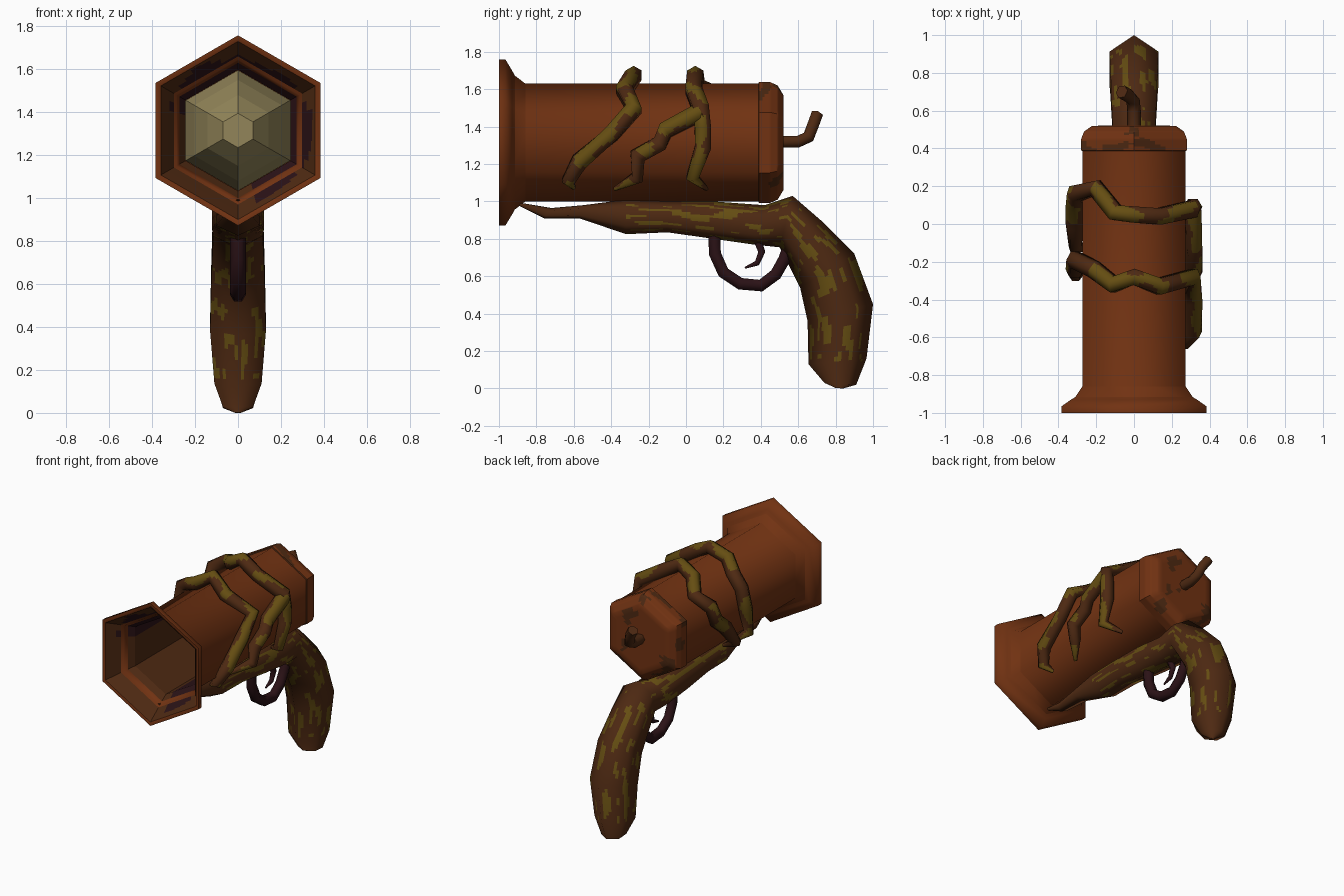
import bpy, bmesh, math
from mathutils import Vector, noise

cube = bpy.data.objects.get("Cube")
if cube:
    bpy.data.objects.remove(cube, do_unlink=True)

AXIS_Z = 1.315  # height of the barrel axis


def material(name, r, g, b):
    m = bpy.data.materials.new(name)
    m.use_nodes = True
    m.diffuse_color = (r, g, b, 1)
    node = m.node_tree.nodes["Principled BSDF"]
    node.inputs["Base Color"].default_value = (r, g, b, 1)
    node.inputs["Roughness"].default_value = 0.8
    return m


rust = material("rust", 0.165, 0.032, 0.006)
bark = material("bark", 0.075, 0.022, 0.006)
moss = material("moss", 0.13, 0.075, 0.006)
plum = material("dark plum", 0.024, 0.006, 0.008)
pale = material("pale stone", 0.29, 0.235, 0.10)


def loft(name, rings, mats, rule=None, su=1, sv=1, caps=True, flip=False, angle=None, rounded=False):
    """Skin hexagonal rings; su and sv split each span and side; rule(u, v, p) picks a material."""
    fine = []
    for i in range((len(rings) - 1) * su + 1):
        k = min(i // su, len(rings) - 2)
        t = i / su - k
        ring = [a.lerp(b, t) for a, b in zip(rings[k], rings[k + 1])]
        n = len(ring)
        fine.append([ring[j].lerp(ring[(j + 1) % n], s / sv) for j in range(n) for s in range(sv)])
    bm = bmesh.new()
    vs = [[bm.verts.new(p) for p in ring] for ring in fine]
    n = len(vs[0])
    for i in range(len(vs) - 1):
        for j in range(n):
            k = (j + 1) % n
            f = bm.faces.new((vs[i][j], vs[i][k], vs[i + 1][k], vs[i + 1][j]))
            if rule:
                f.material_index = rule((i + 0.5) / su, (j + 0.5) / n * math.tau, f.calc_center_median())
    if caps:
        bm.faces.new(vs[0])
        bm.faces.new(vs[-1])
    bmesh.ops.recalc_face_normals(bm, faces=bm.faces[:])
    if flip:
        bmesh.ops.reverse_faces(bm, faces=bm.faces[:])
    me = bpy.data.meshes.new(name)
    bm.to_mesh(me)
    bm.free()
    for m in mats:
        me.materials.append(m)
    ob = bpy.data.objects.new(name, me)
    bpy.context.collection.objects.link(ob)
    if rounded:
        # soft shading across the flat sides
        me.shade_smooth()
        normals = []
        for ring in fine:
            mid = sum(ring, Vector()) / n
            normals += [(p - mid).normalized() for p in ring]
        me.normals_split_custom_set_from_vertices(normals)
    elif angle:
        bpy.ops.object.select_all(action="DESELECT")
        ob.select_set(True)
        bpy.context.view_layer.objects.active = ob
        bpy.ops.object.shade_smooth_by_angle(angle=math.radians(angle))
    return ob


def hexes(profile):
    """Hexagons around the barrel axis from (y, radius) pairs."""
    return [[Vector((r * math.sin(k * math.pi / 3), y, AXIS_Z + r * math.cos(k * math.pi / 3)))
             for k in range(6)] for y, r in profile]


def tube_rings(path, radii, refs):
    rings = []
    for i, p in enumerate(path):
        t = (path[min(i + 1, len(path) - 1)] - path[max(i - 1, 0)]).normalized()
        side = t.cross(refs[i]).normalized()
        out = side.cross(t)
        rings.append([p + radii[i] * (out * math.cos(k * math.pi / 3) + side * math.sin(k * math.pi / 3))
                      for k in range(6)])
    return rings


def streak(u, v, along, around, seed):
    return noise.noise(Vector((u * along + seed, around * math.cos(v), around * math.sin(v))))


# Barrel with flared muzzle and hollow bore
loft("barrel", hexes([(0.2, 0.285), (-0.82, 0.285), (-0.95, 0.385), (-1, 0.42), (-1, 0.443),
                      (-0.965, 0.443), (-0.93, 0.385), (-0.9, 0.33), (-0.87, 0.315), (0.39, 0.315)]),
     [rust], angle=62)


# Stained lining of the muzzle
def lining_rule(u, v, p):
    x, z = p.x, p.z - AXIS_Z
    r = math.hypot(x, z)
    wobble = noise.noise(p * 6) * 0.04
    lower_left = -x * 0.75 - z * 0.65 > 0.5 * r
    return 1 if r < 0.34 + wobble and not lower_left else 0


loft("muzzle_lining", hexes([(-1.001, 0.415), (-0.955, 0.38), (-0.825, 0.282), (-0.1, 0.282)]),
     [bark, plum], lining_rule, su=8, sv=8, caps=False, flip=True)

# Faceted projectile deep in the bore
loft("projectile", hexes([(-0.38, 0.08), (-0.28, 0.165), (-0.15, 0.235), (0, 0.281), (0.15, 0.281)]), [pale])

# Rear cap with worn patches
loft("rear_cap", hexes([(0.385, 0.31), (0.39, 0.323), (0.45, 0.323), (0.49, 0.305), (0.52, 0.255), (0.521, 0.01)]),
     [rust, bark], lambda u, v, p: int(noise.noise(p * 9 + Vector((3, 1, 7))) > 0.34 or u < 1),
     su=6, sv=10, angle=40)

# Mossy grip and fore-end: top (y, z), bottom (y, z), half width
stations = [
    ((-0.9, 0.995), (-0.9, 0.98), 0.01), ((-0.72, 0.965), (-0.76, 0.91), 0.04),
    ((-0.55, 0.98), (-0.57, 0.91), 0.06), ((-0.32, 1.01), (-0.32, 0.825), 0.1),
    ((-0.1, 1.0), (-0.1, 0.835), 0.11), ((0.15, 1.0), (0.15, 0.8), 0.12),
    ((0.42, 0.98), (0.36, 0.77), 0.115), ((0.57, 1.03), (0.5, 0.755), 0.115),
    ((0.72, 0.9), (0.55, 0.66), 0.12), ((0.9, 0.72), (0.61, 0.54), 0.125),
    ((1.0, 0.45), (0.65, 0.36), 0.13), ((0.965, 0.16), (0.655, 0.13), 0.11),
    ((0.91, 0.02), (0.74, 0.03), 0.07), ((0.84, 0.0), (0.8, 0.003), 0.015)]
grip_rings = []
for top, bottom, w in stations:
    a, b = Vector((0, *top)), Vector((0, *bottom))
    x = Vector((w, 0, 0))
    hi, lo = a.lerp(b, 0.25), a.lerp(b, 0.75)
    grip_rings.append([a, hi + x, lo + x, b, lo - x, hi - x])


def grip_rule(u, v, p):
    return int(u > 3 and p.z > 0.15 and streak(u, v, 1.7, 3.6, 4.3) > 0.2)


loft("grip", grip_rings, [bark, moss], grip_rule, su=10, sv=8, rounded=True)


# Vines wrapped round the barrel: (angle from the top, y)
def vine(name, points, seed, start_taper=True):
    path, refs = [], []
    for deg, y in points:
        r = 0.312 / math.cos(math.radians(deg % 60 - 30))
        out = Vector((math.sin(math.radians(deg)), 0, math.cos(math.radians(deg))))
        path.append(out * r + Vector((0, y, AXIS_Z)))
        refs.append(out)
    radii = [0.05] * len(path)
    radii[-2:] = [0.038, 0.012]
    if start_taper:
        radii[:2] = [0.012, 0.038]

    def rule(u, v, p):
        n = noise.noise(p * 8 + Vector((seed, 0, 0)))
        return int(math.cos(v) + 2.2 * n + (p.z - 1.6) * 1.6 > 0.45)

    loft(name, tube_rings(path, radii, refs), [bark, moss], rule, su=6, sv=4, rounded=True)


vine("front_vine", [(-135, -0.2), (-118, -0.27), (-90, -0.24), (-60, -0.19), (-42, -0.24), (-20, -0.32),
                    (0, -0.28), (25, -0.33), (60, -0.28), (82, -0.4), (108, -0.57), (128, -0.63),
                    (140, -0.6)], 1)
vine("rear_vine", [(-140, -0.14), (-120, -0.12), (-95, 0), (-80, 0.1), (-60, 0.16), (-40, 0.19), (-18, 0.06),
                   (0, 0.05), (25, 0.04), (60, 0.08), (75, 0.09), (95, 0.09), (122, 0.035), (142, 0.11)], 5)
vine("vine_branch", [(62, 0.08), (78, -0.11), (91, -0.14), (103, -0.26), (122, -0.26), (142, -0.38)], 9, False)


# Trigger guard, trigger and hammer
def bent_rod(name, points, radii, mat):
    path = [Vector(p) for p in points]
    loft(name, tube_rings(path, radii, [Vector((1, 0, 0))] * len(path)), [mat], angle=65)


guard = [(0, 0.15, 0.83), (0, 0.155, 0.72), (0, 0.2, 0.62), (0, 0.29, 0.56), (0, 0.4, 0.55),
         (0, 0.48, 0.61), (0, 0.525, 0.69), (0, 0.55, 0.76)]
bent_rod("trigger_guard", guard, [0.037] * len(guard), plum)
bent_rod("trigger", [(0, 0.38, 0.8), (0, 0.405, 0.73), (0, 0.38, 0.67), (0, 0.315, 0.645)],
         [0.025, 0.022, 0.017, 0.006], plum)
bent_rod("hammer", [(0, 0.5, 1.32), (0, 0.6, 1.32), (-0.005, 0.655, 1.345), (-0.03, 0.68, 1.41),
                    (-0.065, 0.7, 1.465)], [0.036] * 5, bark)
